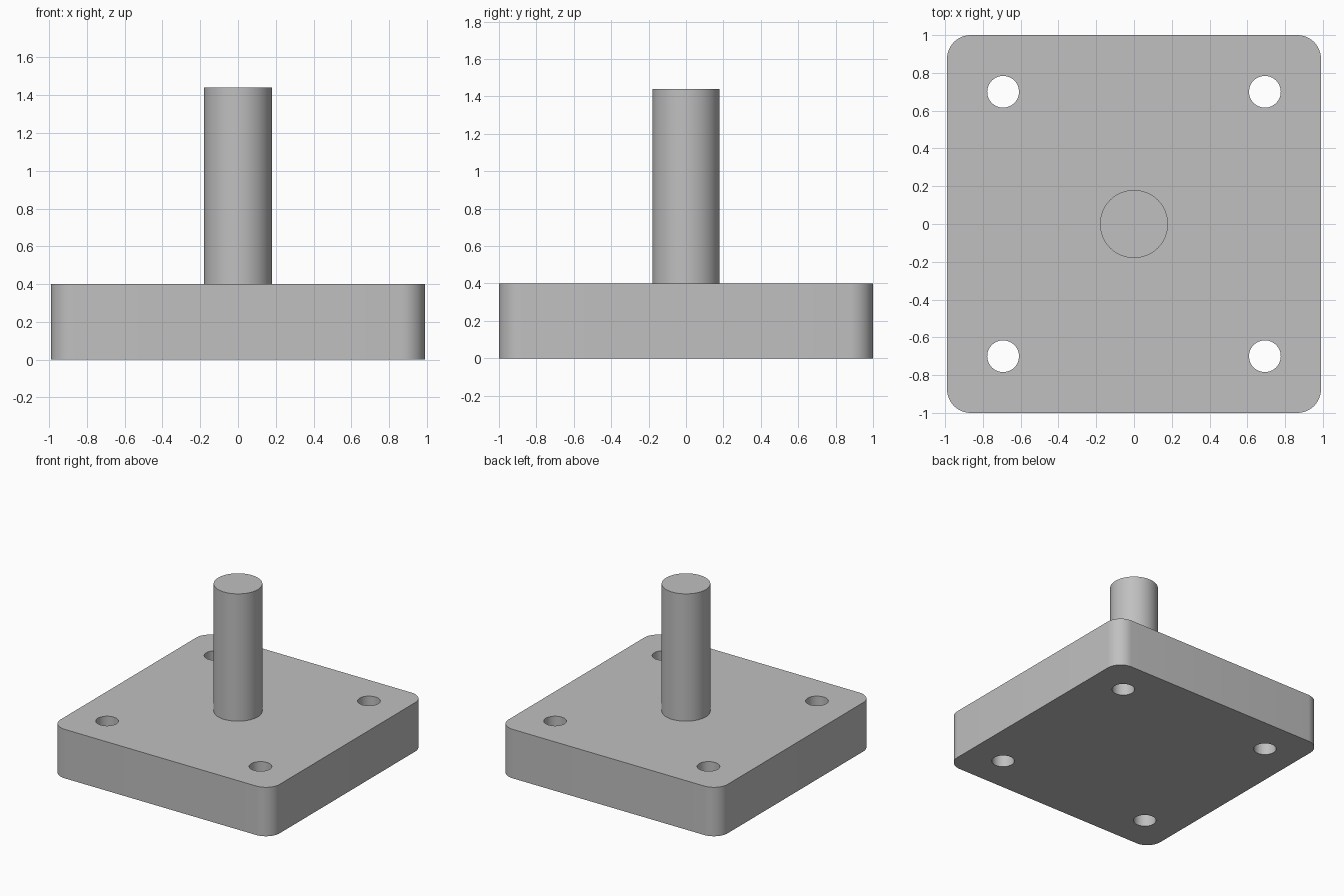
import bpy
import bmesh
from math import radians

cube = bpy.data.objects.get("Cube")
if cube:
    bpy.data.objects.remove(cube, do_unlink=True)

PLATE_X, PLATE_Y, PLATE_H = 1.98, 2.0, 0.4
CORNER_R = 0.125
POST_R, POST_TOP = 0.18, 1.44
HOLE_X, HOLE_Y, HOLE_R = 0.693, 0.70, 0.084

grey = bpy.data.materials.new("plain grey")
grey.use_nodes = True
colour = (0.527, 0.527, 0.527, 1)
grey.diffuse_color = colour
grey.node_tree.nodes["Principled BSDF"].inputs["Base Color"].default_value = colour


def cylinder(name, radius, z0, z1, x=0, y=0, sides=64):
    bpy.ops.mesh.primitive_cylinder_add(
        vertices=sides, radius=radius, depth=z1 - z0, location=(x, y, (z0 + z1) / 2))
    obj = bpy.context.object
    obj.name = name
    obj.data.materials.append(grey)
    return obj


def select_only(obj):
    bpy.ops.object.select_all(action="DESELECT")
    obj.select_set(True)
    bpy.context.view_layer.objects.active = obj


# Base plate with rounded vertical corners
bpy.ops.mesh.primitive_cube_add(size=1, location=(0, 0, PLATE_H / 2))
plate = bpy.context.object
plate.name = "base_plate"
plate.data.materials.append(grey)
bm = bmesh.new()
bm.from_mesh(plate.data)
for v in bm.verts:
    v.co.x *= PLATE_X
    v.co.y *= PLATE_Y
    v.co.z *= PLATE_H
uprights = [e for e in bm.edges if abs(e.verts[0].co.z - e.verts[1].co.z) > 0.1]
bmesh.ops.bevel(bm, geom=uprights, offset=CORNER_R, segments=12, profile=0.5,
                affect="EDGES")
bm.to_mesh(plate.data)
bm.free()

# Four through holes, one near each corner
for sx in (-1, 1):
    for sy in (-1, 1):
        cutter = cylinder("hole_cutter", HOLE_R, -0.1, PLATE_H + 0.1,
                          sx * HOLE_X, sy * HOLE_Y, 48)
        cutter.hide_render = True
        cut = plate.modifiers.new("hole", "BOOLEAN")
        cut.operation = "DIFFERENCE"
        cut.solver = "EXACT"
        cut.object = cutter
        select_only(plate)
        bpy.ops.object.modifier_apply(modifier=cut.name)
        bpy.data.objects.remove(cutter, do_unlink=True)

# Central post standing on the plate
post = cylinder("post", POST_R, PLATE_H, POST_TOP)

for obj in (plate, post):
    select_only(obj)
    bpy.ops.object.shade_smooth_by_angle(angle=radians(30))
